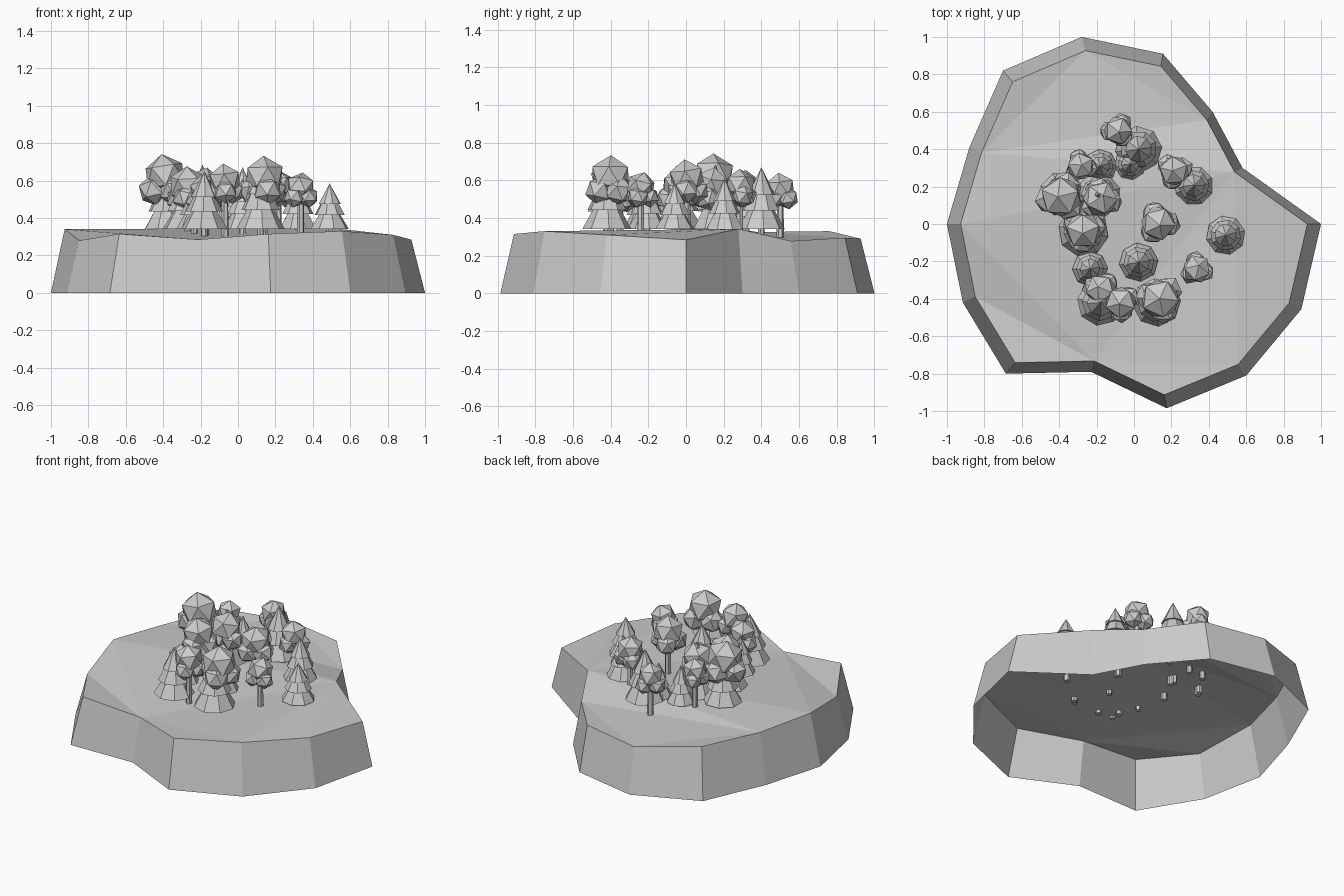
import bpy, bmesh, math, random
from mathutils import Matrix, Vector

if "Cube" in bpy.data.objects:
    bpy.data.objects.remove(bpy.data.objects["Cube"])

random.seed(4)


def finish(name, bm):
    me = bpy.data.meshes.new(name)
    bmesh.ops.recalc_face_normals(bm, faces=bm.faces)
    bm.to_mesh(me)
    bm.free()
    ob = bpy.data.objects.new(name, me)
    bpy.context.collection.objects.link(ob)
    return ob


def cone(bm, x, y, z0, z1, r0, r1, sides, caps=True):
    rot = Matrix.Rotation(random.uniform(0, 1), 4, 'Z')
    bmesh.ops.create_cone(bm, cap_ends=caps, segments=sides, radius1=r0, radius2=r1, depth=z1 - z0,
                          matrix=Matrix.Translation((x, y, (z0 + z1) / 2)) @ rot)


def ball(bm, x, y, z, r):
    rot = Matrix.Rotation(random.uniform(0, 6), 4, 'Z') @ Matrix.Rotation(random.uniform(-.3, .3), 4, 'X')
    bmesh.ops.create_icosphere(bm, subdivisions=1, radius=r, matrix=Matrix.Translation((x, y, z)) @ rot)


# Island: ground outline at z=0, inset rim with uneven heights, open underneath
outline = [(1, 0, .284), (.58, .30, .342), (.42, .60, .278), (.155, .91, .295), (-.28, 1, .29),
           (-.70, .82, .33), (-.88, .41, .325), (-1, 0, .34), (-.915, -.42, .28), (-.685, -.80, .315),
           (-.23, -.79, .285), (.175, -.985, .315), (.60, -.81, .33), (.895, -.455, .31)]
bm = bmesh.new()
low = [bm.verts.new((x, y, 0)) for x, y, z in outline]
top = [bm.verts.new((x * .927, y * .927, z)) for x, y, z in outline]
n = len(outline)
for i in range(n):
    j = (i + 1) % n
    bm.faces.new((low[i], low[j], top[j], top[i]))
for t in [(2, 3, 4), (2, 4, 6), (4, 5, 6), (1, 2, 6), (1, 6, 7), (7, 8, 10), (8, 9, 10),
          (1, 7, 10), (10, 11, 12), (1, 10, 12), (1, 12, 13), (0, 1, 13)]:
    bm.faces.new([top[i] for i in t])
finish("island", bm)

# Pines: x, y, radius, tip height
pines = [(.025, .40, .125, .67), (.32, .205, .105, .61), (.49, -.06, .105, .585), (.025, -.205, .105, .61),
         (-.235, -.24, .095, .585), (-.18, -.42, .125, .65), (.12, -.42, .13, .68), (-.02, .32, .085, .56),
         (-.18, .31, .09, .58), (-.27, -.04, .135, .66), (-.385, .16, .12, .65), (-.19, .155, .12, .685)]
for k, (x, y, r, tip) in enumerate(pines):
    bm = bmesh.new()
    base = .342
    h = tip - base
    cone(bm, x, y, .29, base + .2 * h, .018, .018, 6)
    for a, b, s0, s1 in [(0, .45, 1, .35), (.3, .7, .8, .28), (.55, 1, .58, 0)]:
        cone(bm, x, y, base + a * h, base + b * h, r * s0, r * s1, 8)
    finish("pine_tree_%d" % (k + 1), bm)

# Round trees: x, y, canopy radius, top height
rounds = [(-.085, .50, .095, .635), (.215, .285, .10, .655), (.13, .005, .115, .705), (.335, -.24, .093, .64),
          (.14, -.40, .13, .725), (-.07, -.42, .105, .685), (-.175, -.35, .10, .63), (-.27, -.035, .12, .67),
          (-.39, .145, .135, .735), (-.18, .135, .115, .665), (-.285, .31, .09, .65)]
for k, (x, y, r, tip) in enumerate(rounds):
    bm = bmesh.new()
    cone(bm, x, y, .285, tip - r, .02, .017, 6)
    ball(bm, x, y, tip - .8 * r, .86 * r)
    a0 = random.uniform(0, 6)
    for i in range(3):
        a = a0 + i * math.tau / 3
        ball(bm, x + .46 * r * math.cos(a), y + .46 * r * math.sin(a), tip - 1.38 * r, .62 * r)
    finish("round_tree_%d" % (k + 1), bm)
